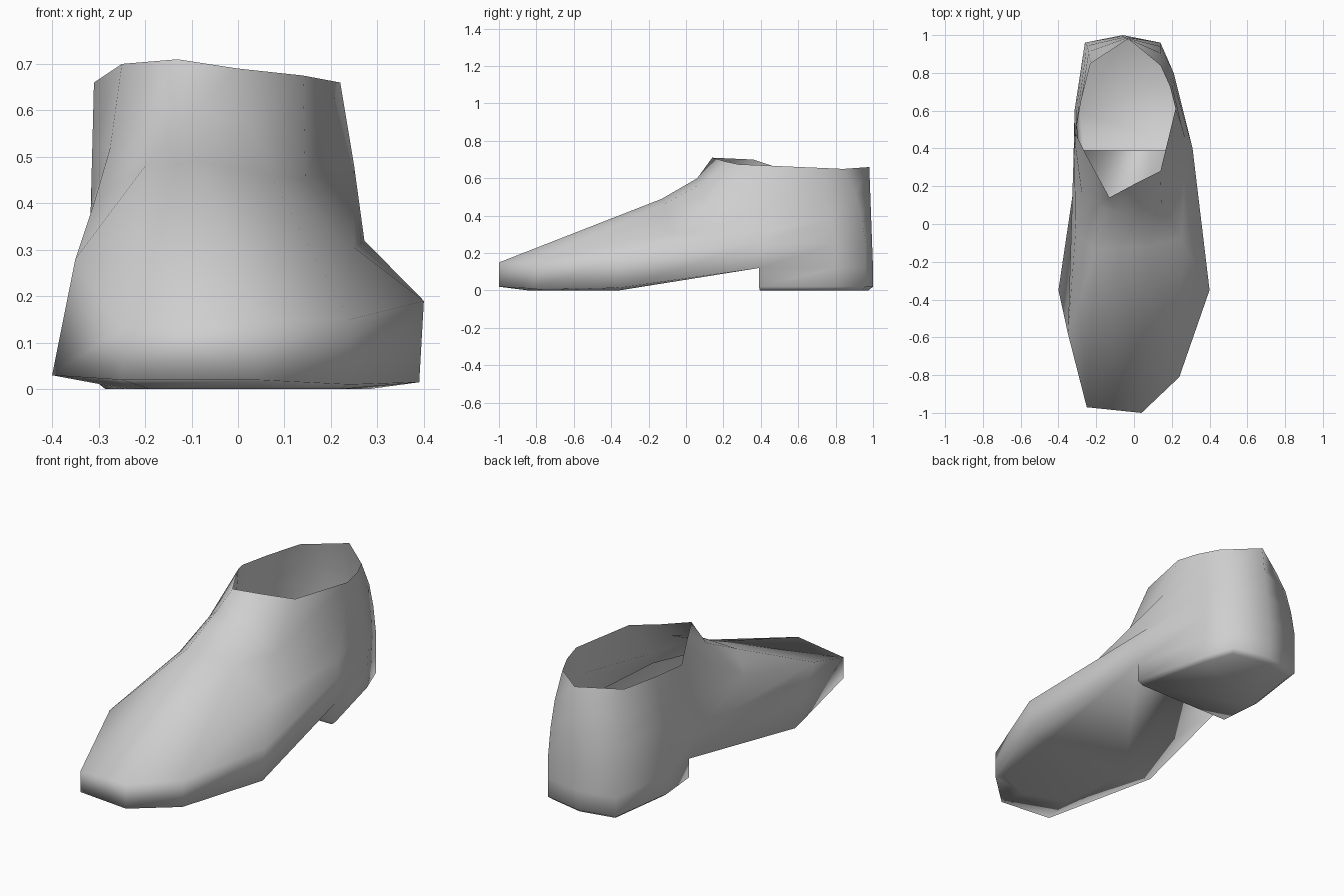
import bpy
import bmesh
from mathutils import Vector

cube = bpy.data.objects.get("Cube")
if cube:
    bpy.data.objects.remove(cube, do_unlink=True)

# Single flat grey
grey = bpy.data.materials.new("light_grey")
grey.use_nodes = True
grey.diffuse_color = (0.62, 0.62, 0.62, 1)
grey.node_tree.nodes["Principled BSDF"].inputs["Base Color"].default_value = grey.diffuse_color

# Rings run round the shoe: two toe columns, left side, heel, right side
welt = [(-.25, -.97, .02), (.04, -1, .02), (.24, -.81, .01), (.39, -.35, .015),
        (.3, .39, .12), (.2, .8, .12), (.14, .96, .12), (-.06, 1, .12),
        (-.26, .96, .12), (-.31, .6, .12), (-.29, .39, .12), (-.4, -.35, .03)]
side = [(-.25, -.97, .13), (.04, -1, .15), (.24, -.81, .15), (.4, -.35, .19),
        (.31, .4, .255), (.21, .8, .25), (.14, .96, .25), (-.06, .995, .25),
        (-.26, .96, .25), (-.315, .6, .25), (-.32, .35, .27), (-.35, -.58, .28)]
collar = [(-.19, .25, .705), (-.13, .14, .71), (0, .21, .69), (.14, .28, .675),
          (.22, .61, .66), (.19, .73, .655), (.14, .84, .65), (-.03, .98, .66),
          (-.23, .85, .65), (-.28, .65, .655), (-.31, .48, .66), (-.25, .36, .7)]

# Vamp and instep points replace the straight blend at the front columns
vamp = {0: (-.2, -.14, .48), 1: (-.08, -.13, .49), 2: (.07, -.12, .46),
        3: (.25, -.08, .305), 4: (.272, .45, .32), 11: (-.31, -.05, .4)}
instep = {0: (-.19, .1, .6), 1: (-.1, .06, .6), 2: (.03, .08, .57),
          3: (.145, .1, .45), 4: (.25, .53, .48), 11: (-.275, .15, .52)}


def blend(t, bulge, override):
    """Ring between side and collar, slightly bulged at the heel."""
    ring = []
    for i, (a, b) in enumerate(zip(side, collar)):
        p = Vector(a).lerp(Vector(b), t)
        p.y += bulge if i in (6, 8) else 0
        ring.append(override.get(i, p))
    return ring


bm = bmesh.new()


def add(points):
    return [bm.verts.new(p) for p in points]


def bridge(low, high, closed=True):
    n = len(low)
    for i in range(n if closed else n - 1):
        j = (i + 1) % n
        bm.faces.new((low[i], low[j], high[j], high[i]))


# Upper, from welt to open collar
rings = [add(r) for r in (welt, side, blend(.33, .02, vamp), blend(.66, .025, instep), collar)]
for low, high in zip(rings, rings[1:]):
    bridge(low, high)
edge = rings[0]

# Front sole with a bevelled rim
tread = add([(-.24, -.36, 0), (-.19, -.76, 0), (.04, -.84, 0), (.22, -.76, 0), (.28, -.36, 0)])
bridge(tread, [edge[i] for i in (11, 0, 1, 2, 3)], closed=False)
bm.faces.new(tread[::-1])

# Rising shank
bm.faces.new((tread[-1], edge[3], edge[4]))
bm.faces.new((tread[0], tread[-1], edge[4], edge[10]))
bm.faces.new((tread[0], edge[10], edge[11]))

# Heel block below the welt, with its front wall and bevelled base
heel_top = edge[4:11]
heel_low = add([(x, y, .02) for x, y, z in welt[4:11]])
bridge(heel_low, heel_top, closed=False)
bm.faces.new((heel_low[-1], heel_low[0], heel_top[0], heel_top[-1]))
base = add([(x * .92, .395 + (y - .39) * .95, 0) for x, y, z in welt[4:11]])
bridge(base, heel_low)
bm.faces.new(base[::-1])

# Soft shading over the whole surface
bmesh.ops.recalc_face_normals(bm, faces=bm.faces)
for face in bm.faces:
    face.smooth = True
mesh = bpy.data.meshes.new("shoe")
bm.to_mesh(mesh)
bm.free()
mesh.materials.append(grey)
shoe = bpy.data.objects.new("shoe", mesh)
bpy.context.collection.objects.link(shoe)
